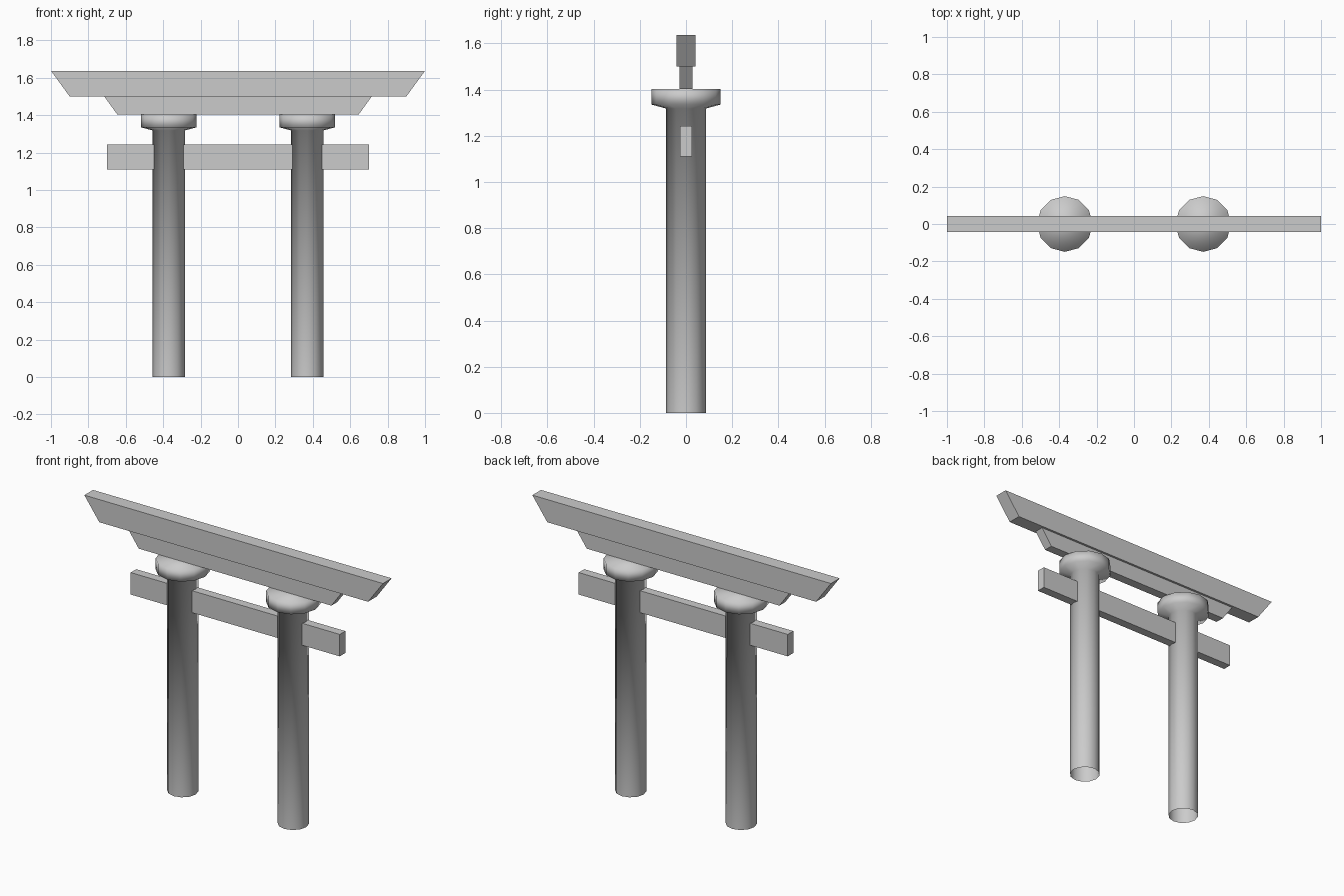
import bpy, bmesh, math

if "Cube" in bpy.data.objects:
    bpy.data.objects.remove(bpy.data.objects["Cube"])

def finish(bm, name, smooth=False):
    bmesh.ops.recalc_face_normals(bm, faces=bm.faces)
    for f in bm.faces:
        f.smooth = smooth
    me = bpy.data.meshes.new(name)
    bm.to_mesh(me)
    bm.free()
    ob = bpy.data.objects.new(name, me)
    bpy.context.collection.objects.link(ob)
    return ob

def beam(name, half_bottom, half_top, z0, z1, depth):
    """Beam with a trapezoid front profile, extruded through y."""
    bm = bmesh.new()
    pts = [(-half_bottom, z0), (half_bottom, z0), (half_top, z1), (-half_top, z1)]
    face = bm.faces.new([bm.verts.new((x, -depth / 2, z)) for x, z in pts])
    ext = bmesh.ops.extrude_face_region(bm, geom=[face])
    verts = [g for g in ext["geom"] if isinstance(g, bmesh.types.BMVert)]
    bmesh.ops.translate(bm, verts=verts, vec=(0, depth, 0))
    return finish(bm, name)

def pillar(name, x, sides=12):
    """Lathed pillar with flared cap, open at the foot."""
    profile = [(0.086, 0), (0.086, 1.318), (0.149, 1.335), (0.149, 1.403)]
    bm = bmesh.new()
    rings = []
    for r, z in profile:
        rings.append([bm.verts.new((x + r * math.cos(2 * math.pi * i / sides),
                                    r * math.sin(2 * math.pi * i / sides), z))
                      for i in range(sides)])
    for a, b in zip(rings, rings[1:]):
        for i in range(sides):
            j = (i + 1) % sides
            bm.faces.new((a[i], a[j], b[j], b[i]))
    bm.faces.new(rings[-1])
    return finish(bm, name, smooth=True)

# Two pillars
pillar("left_pillar", -0.37)
pillar("right_pillar", 0.37)

# Tie beam and stacked lintels
beam("tie_beam", 0.70, 0.70, 1.11, 1.243, 0.053)
beam("lower_lintel", 0.645, 0.715, 1.403, 1.50, 0.056)
beam("top_lintel", 0.90, 1.0, 1.50, 1.637, 0.083)
